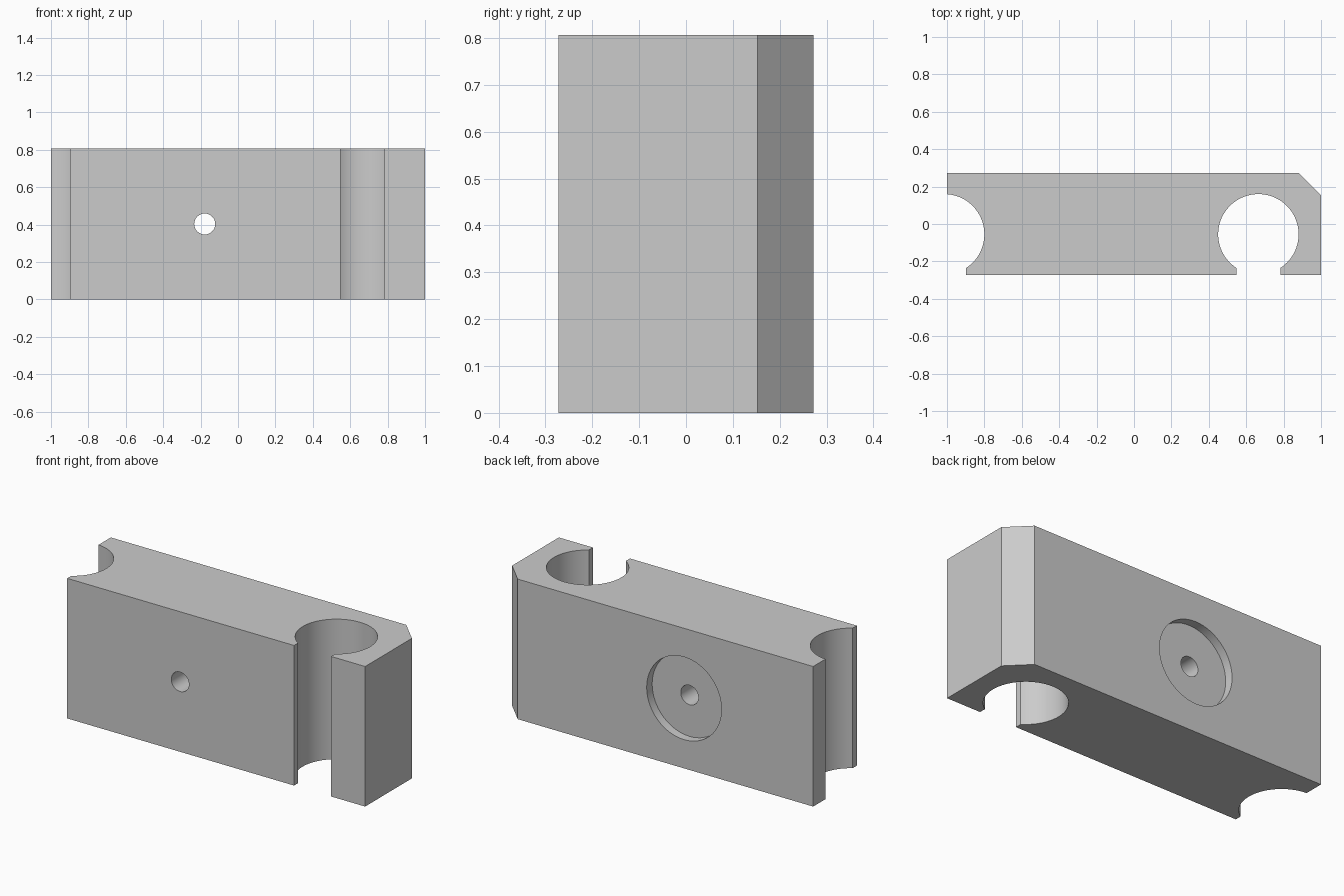
import bpy, bmesh
from math import radians, cos, sin, asin, sqrt, pi

cube = bpy.data.objects.get("Cube")
if cube:
    bpy.data.objects.remove(cube, do_unlink=True)

HEIGHT, BACK = 0.806, 0.272           # block height and half depth
RADIUS, BORE_Y = 0.215, -0.055        # vertical bores
LEFT_BORE, RIGHT_BORE = -1.015, 0.665
SLOT = 0.118                          # half width of the slot mouth
HOLE_X, HOLE_Z = -0.178, HEIGHT / 2

grey = bpy.data.materials.new("plain grey")
grey.use_nodes = True
colour = (0.6, 0.6, 0.6, 1)
grey.diffuse_color = colour
grey.node_tree.nodes["Principled BSDF"].inputs["Base Color"].default_value = colour


def arc(cx, start, end, steps):
    """Points along a bore wall from one angle to another."""
    angles = [start + (end - start) * i / steps for i in range(steps + 1)]
    return [(cx + RADIUS * cos(a), BORE_Y + RADIUS * sin(a)) for a in angles]


# Plan outline: open half bore on the left, slotted bore and chamfer on the right
lip = asin(SLOT / RADIUS)
left_top = pi / 2 - asin((-1 - LEFT_BORE) / RADIUS)
outline = [(-1, BACK)]
outline += arc(LEFT_BORE, left_top, lip - pi / 2, 32)
outline += [(LEFT_BORE + SLOT, -BACK), (RIGHT_BORE - SLOT, -BACK)]
outline += arc(RIGHT_BORE, -pi / 2 - lip, -5 * pi / 2 + lip, 72)
outline += [(RIGHT_BORE + SLOT, -BACK), (1, -BACK), (1, 0.153), (0.881, BACK)]

bm = bmesh.new()
base = bm.faces.new([bm.verts.new((x, y, 0)) for x, y in outline])
top = bmesh.ops.extrude_face_region(bm, geom=[base])["geom"]
bmesh.ops.translate(bm, vec=(0, 0, HEIGHT),
                    verts=[v for v in top if isinstance(v, bmesh.types.BMVert)])
bmesh.ops.recalc_face_normals(bm, faces=bm.faces)
mesh = bpy.data.meshes.new("clamp_block")
bm.to_mesh(mesh)
bm.free()
block = bpy.data.objects.new("clamp_block", mesh)
bpy.context.collection.objects.link(block)
mesh.materials.append(grey)


def drill(name, radius, y0, y1):
    """Cut a round hole along y through the block."""
    bpy.ops.mesh.primitive_cylinder_add(
        vertices=64, radius=radius, depth=y1 - y0,
        location=(HOLE_X, (y0 + y1) / 2, HOLE_Z), rotation=(pi / 2, 0, 0))
    cutter = bpy.context.object
    cutter.name = name
    cutter.hide_render = True
    cutter.data.materials.append(grey)
    cut = block.modifiers.new(name, "BOOLEAN")
    cut.operation, cut.solver, cut.object = "DIFFERENCE", "EXACT", cutter
    bpy.ops.object.select_all(action="DESELECT")
    block.select_set(True)
    bpy.context.view_layer.objects.active = block
    bpy.ops.object.modifier_apply(modifier=name)
    bpy.data.objects.remove(cutter, do_unlink=True)


# Screw hole through the block and round recess in the back
drill("recess_cutter", 0.238, BACK - 0.05, BACK + 0.1)
drill("screw_hole_cutter", 0.056, -0.5, 0.5)

bpy.ops.object.shade_smooth_by_angle(angle=radians(25))
